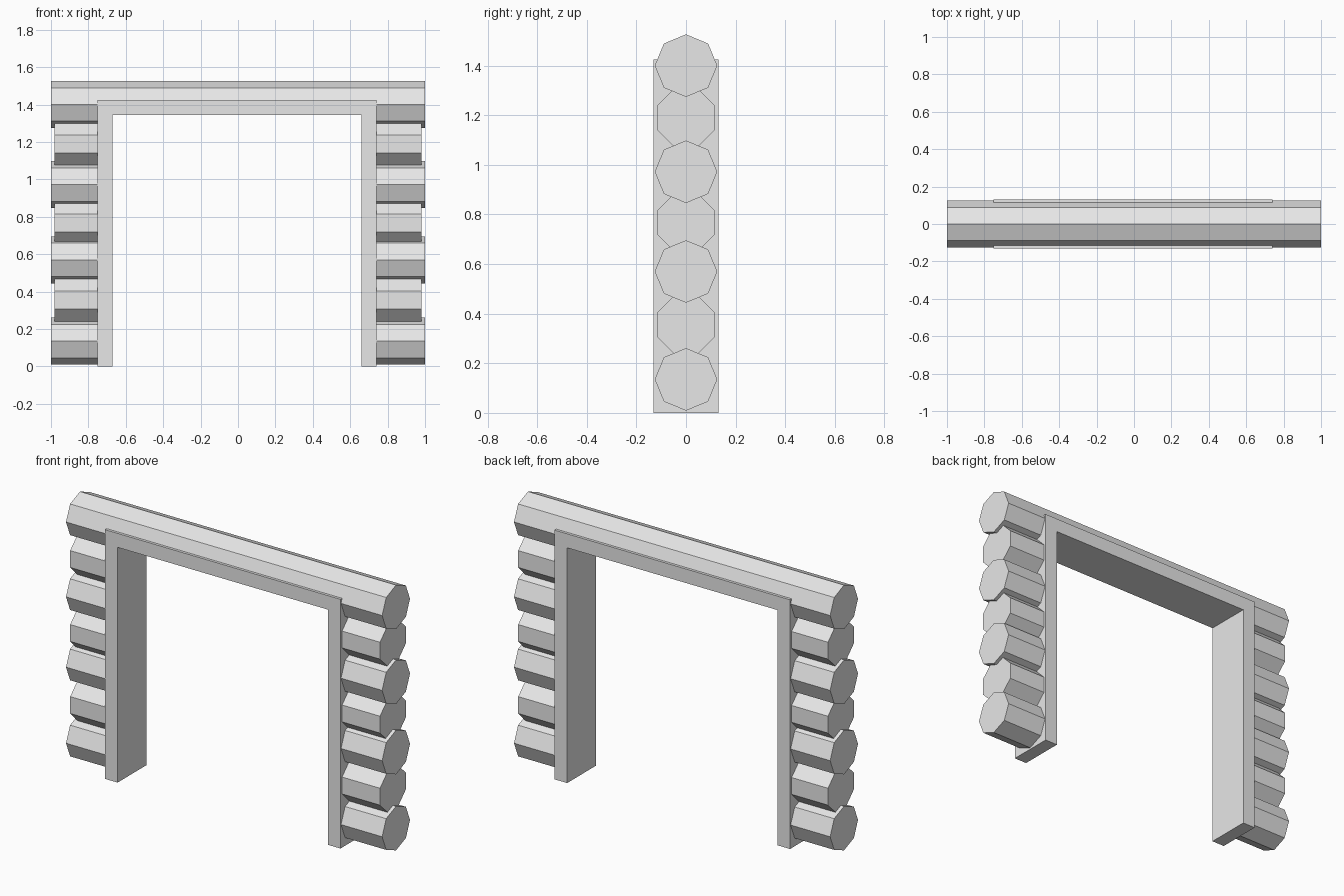
import bpy, bmesh, math
from mathutils import Vector

cube = bpy.data.objects.get("Cube")
if cube:
    bpy.data.objects.remove(cube, do_unlink=True)

# Single plain grey
grey = bpy.data.materials.new("plain grey")
grey.use_nodes = True
COLOUR = (0.8, 0.8, 0.8, 1)
grey.diffuse_color = COLOUR
grey.node_tree.nodes["Principled BSDF"].inputs["Base Color"].default_value = COLOUR


def prism(name, points, direction):
    """Extrude a closed flat outline along a direction."""
    bm = bmesh.new()
    face = bm.faces.new([bm.verts.new(p) for p in points])
    result = bmesh.ops.extrude_face_region(bm, geom=[face], use_keep_orig=True)
    moved = [v for v in result["geom"] if isinstance(v, bmesh.types.BMVert)]
    bmesh.ops.translate(bm, verts=moved, vec=Vector(direction))
    bmesh.ops.recalc_face_normals(bm, faces=bm.faces)
    mesh = bpy.data.meshes.new(name)
    bm.to_mesh(mesh)
    bm.free()
    mesh.materials.append(grey)
    obj = bpy.data.objects.new(name, mesh)
    bpy.context.collection.objects.link(obj)
    return obj


def log(name, x0, x1, z, turn):
    """Eight-sided log lying along x."""
    angles = [math.radians(45 * i + turn) for i in range(8)]
    ring = [(x0, RADIUS * math.cos(a), z + RADIUS * math.sin(a)) for a in angles]
    return prism(name, ring, (x1 - x0, 0, 0))


RADIUS = 0.126
DEPTH = 0.131
LEFT, RIGHT = 0.74, -0.75      # outer faces of the door frame
BOARD = 0.08
TOP = 1.425

# Door frame: one upside-down U outline
inner_l, inner_r, inner_top = LEFT - BOARD, RIGHT + BOARD, TOP - BOARD
outline = [(RIGHT, 0), (RIGHT, TOP), (LEFT, TOP), (LEFT, 0),
           (inner_l, 0), (inner_l, inner_top), (inner_r, inner_top), (inner_r, 0)]
prism("door_frame", [(x, -DEPTH, z) for x, z in outline], (0, 2 * DEPTH, 0))

# Wall log stubs on both sides, alternating long point-up and short flat-up logs
heights = [0.135, 0.355, 0.57, 0.767, 0.972, 1.19]
for i, z in enumerate(heights):
    short = i % 2
    end = 0.98 if short else 1.0
    turn = 22.5 if short else 0
    log(f"left_log_{i + 1}", LEFT - BOARD / 2, end, z, turn)
    log(f"right_log_{i + 1}", -end, RIGHT + BOARD / 2, z, turn)

# Top log spans the full width and is notched over the doorway
top_log = log("top_log", -1, 1, 1.4, 0)
x0, x1, z0, z1 = RIGHT + BOARD / 2, LEFT - BOARD / 2, 1.0, TOP - BOARD / 2
cutter = prism("notch_cutter",
               [(x0, -0.3, z0), (x0, -0.3, z1), (x1, -0.3, z1), (x1, -0.3, z0)], (0, 0.6, 0))
cutter.hide_render = True
notch = top_log.modifiers.new("notch", "BOOLEAN")
notch.operation = "DIFFERENCE"
notch.solver = "EXACT"
notch.object = cutter
bpy.context.view_layer.objects.active = top_log
bpy.ops.object.modifier_apply(modifier=notch.name)
bpy.data.objects.remove(cutter, do_unlink=True)
